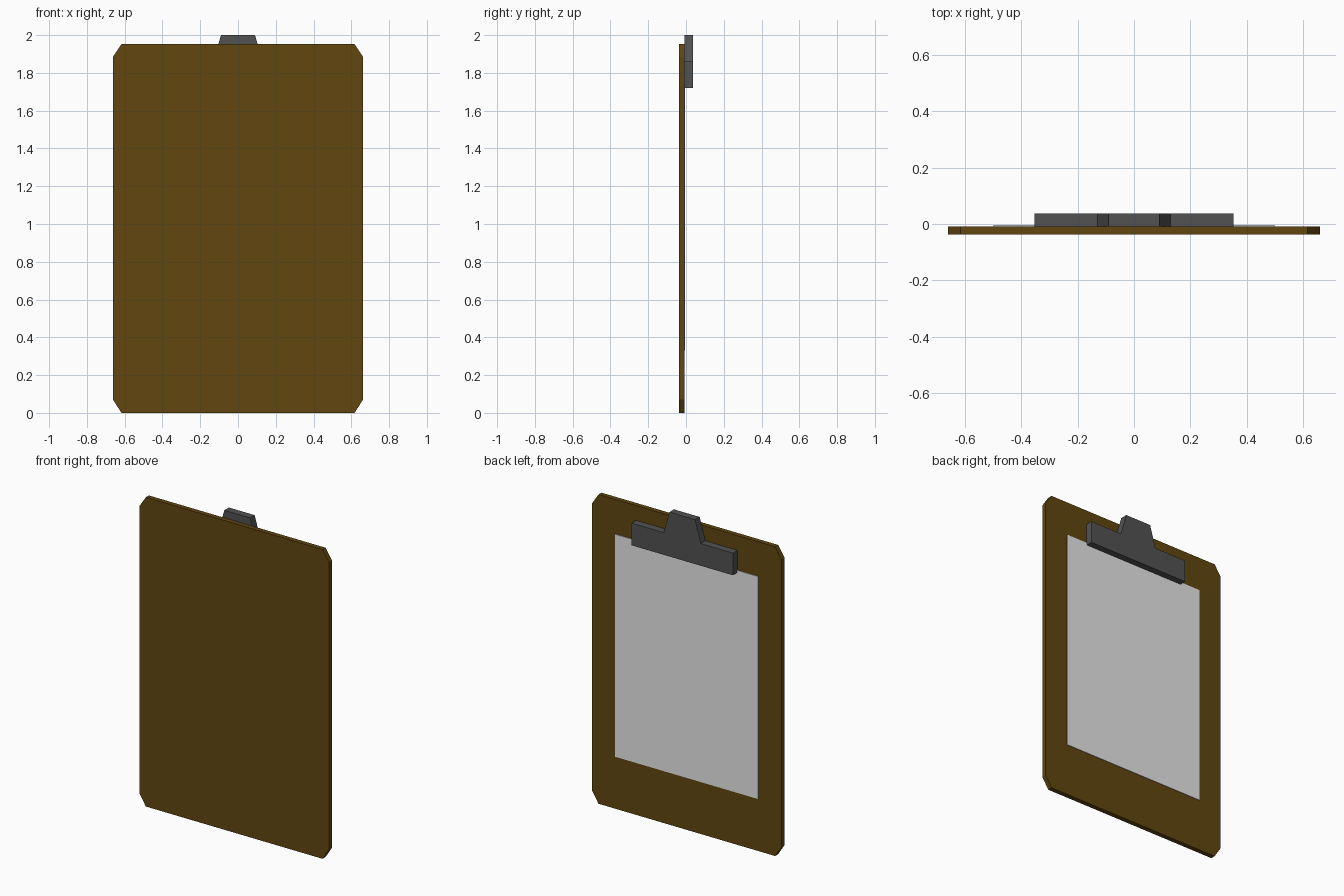
import bpy, bmesh

if "Cube" in bpy.data.objects:
    bpy.data.objects.remove(bpy.data.objects["Cube"])


def material(name, rgb):
    m = bpy.data.materials.new(name)
    m.diffuse_color = (*rgb, 1.0)
    m.use_nodes = True
    m.node_tree.nodes["Principled BSDF"].inputs["Base Color"].default_value = m.diffuse_color
    return m


def plate(name, half_profile, y0, y1, mat):
    """Mirror a right-hand (x, z) outline across x = 0 and extrude it from y0 to y1."""
    outline = half_profile + [(-x, z) for x, z in reversed(half_profile)]
    bm = bmesh.new()
    face = bm.faces.new([bm.verts.new((x, y0, z)) for x, z in outline])
    ext = bmesh.ops.extrude_face_region(bm, geom=[face])
    moved = [v for v in ext["geom"] if isinstance(v, bmesh.types.BMVert)]
    bmesh.ops.translate(bm, verts=moved, vec=(0, y1 - y0, 0))
    bmesh.ops.recalc_face_normals(bm, faces=bm.faces)
    mesh = bpy.data.meshes.new(name)
    bm.to_mesh(mesh)
    bm.free()
    mesh.materials.append(mat)
    obj = bpy.data.objects.new(name, mesh)
    bpy.context.collection.objects.link(obj)
    return obj


brown = material("brown_board", (0.119, 0.061, 0.005))
white = material("white_paper", (0.8, 0.8, 0.8))
grey = material("dark_grey_metal", (0.084, 0.084, 0.084))

# Backing board with clipped corners
plate("board", [(0.617, 0), (0.662, 0.07), (0.662, 1.885), (0.617, 1.953)],
      -0.038, -0.008, brown)

# Thin sheet of paper, its top edge held by the clip
plate("paper", [(0.5, 0.33), (0.5, 1.735)], -0.008, -0.004, white)

# Clip: wide jaw with a tapered grip
plate("clip", [(0.354, 1.72), (0.354, 1.86), (0.13, 1.86), (0.09, 2.0)],
      -0.008, 0.038, grey)
